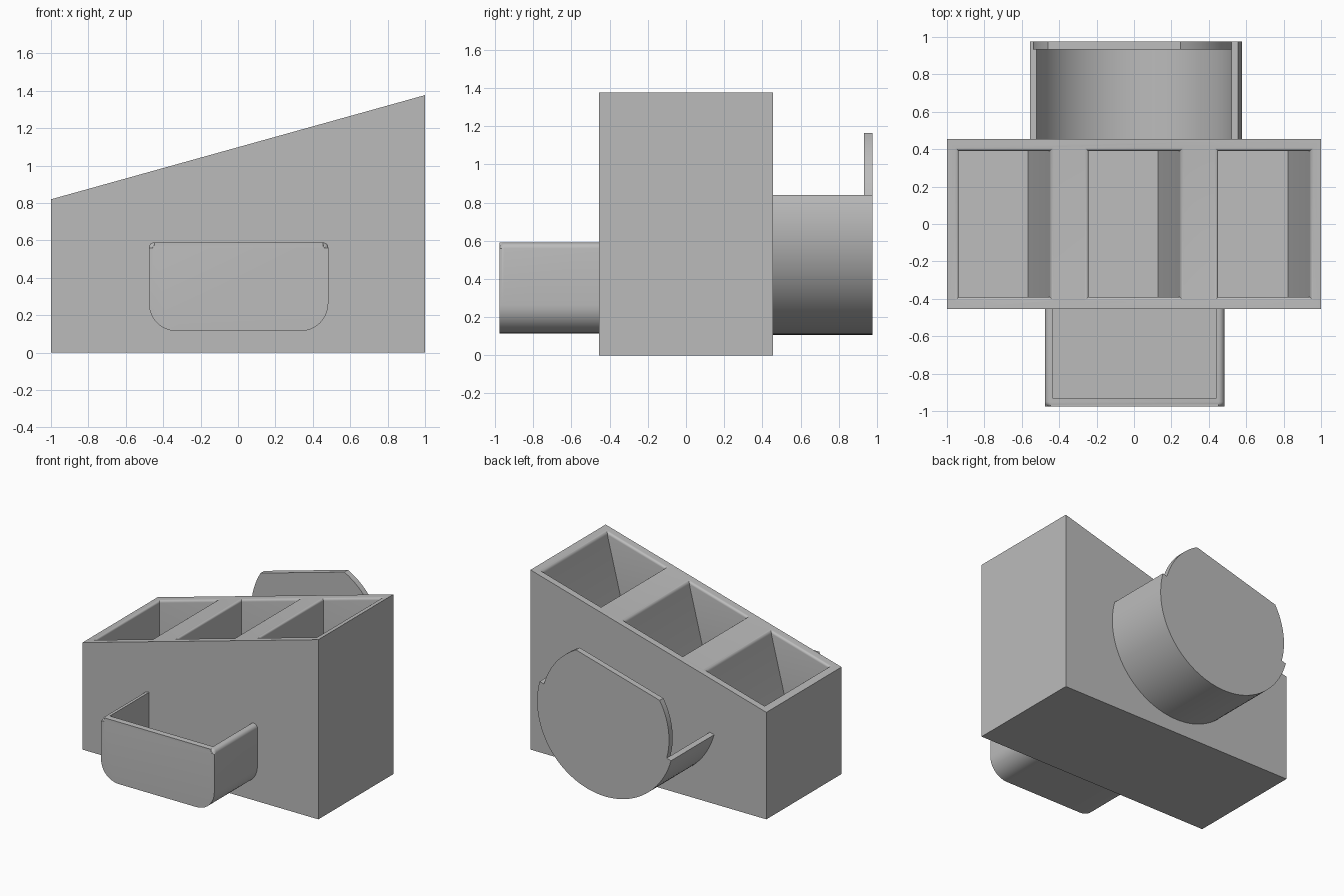
import bpy, bmesh, math

if "Cube" in bpy.data.objects:
    bpy.data.objects.remove(bpy.data.objects["Cube"])

SLOPE = (1.377 - 0.82) / 2
TILT = math.atan(SLOPE)

grey = bpy.data.materials.new("plain_grey")
grey.diffuse_color = (0.5, 0.5, 0.5, 1)
grey.use_nodes = True
grey.node_tree.nodes["Principled BSDF"].inputs["Base Color"].default_value = grey.diffuse_color


def top(x):
    return 0.82 + SLOPE * (x + 1)


def finish(name, bm):
    bmesh.ops.recalc_face_normals(bm, faces=bm.faces[:])
    me = bpy.data.meshes.new(name)
    bm.to_mesh(me)
    bm.free()
    ob = bpy.data.objects.new(name, me)
    bpy.context.collection.objects.link(ob)
    me.materials.append(grey)
    return ob


def loft(name, rings, front_bevel=0):
    """Skin closed rings of equal length and cap both ends."""
    bm = bmesh.new()
    rows = [[bm.verts.new(p) for p in ring] for ring in rings]
    n = len(rows[0])
    for a, b in zip(rows, rows[1:]):
        for i in range(n):
            bm.faces.new((a[i], a[(i + 1) % n], b[(i + 1) % n], b[i]))
    cap = bm.faces.new(rows[0])
    bm.faces.new(rows[-1][::-1])
    if front_bevel:
        bmesh.ops.bevel(bm, geom=list(cap.edges), offset=front_bevel,
                        segments=5, profile=0.5, affect='EDGES')
    return finish(name, bm)


def extrude_y(name, pts, y0, y1, front_bevel=0):
    return loft(name, [[(x, y, z) for x, z in pts] for y in (y0, y1)], front_bevel)


def arc(cx, cz, r, a0, a1, n):
    return [(cx + r * math.cos(math.radians(a0 + (a1 - a0) * i / n)),
             cz + r * math.sin(math.radians(a0 + (a1 - a0) * i / n))) for i in range(n + 1)]


def select(ob):
    bpy.ops.object.select_all(action='DESELECT')
    ob.select_set(True)
    bpy.context.view_layer.objects.active = ob


def cut(ob, cutter):
    select(ob)
    mod = ob.modifiers.new("cut", 'BOOLEAN')
    mod.operation, mod.solver, mod.object = 'DIFFERENCE', 'EXACT', cutter
    bpy.ops.object.modifier_apply(modifier=mod.name)
    bpy.data.objects.remove(cutter)


def smooth(ob):
    select(ob)
    bpy.ops.object.shade_smooth_by_angle(angle=math.radians(30))


# Sloped body
body = extrude_y("body", [(-1, 0), (1, 0), (1, top(1)), (-1, top(-1))], -0.455, 0.455)

# Three pockets with rounded rims and a leaning right wall
R, DEPTH, LEAN = 0.02, 0.45, 0.27
for x0, x1 in ((-0.937, -0.45), (-0.243, 0.245), (0.45, 0.94)):
    steps = [(-0.05, R)]
    for i in range(6):
        t = math.pi / 2 * i / 5
        steps.append((R * (1 - math.cos(t)), R * (1 - math.sin(t))))
    steps.append((DEPTH, 0))
    rings = []
    for d, off in steps:
        a, b, y = x0 - off, x1 + off - LEAN * max(d - R, 0), 0.39 + off
        rings.append([(a, -y, top(a) - d), (b, -y, top(b) - d),
                      (b, y, top(b) - d), (a, y, top(a) - d)])
    cut(body, loft("pocket_cutter", rings))
smooth(body)

# Front bin: rounded outer shell, square open inside
L, Rt, B, T = -0.477, 0.483, 0.115, 0.59
outline = (arc(L + 0.15, B + 0.15, 0.15, 180, 270, 10) + arc(Rt - 0.15, B + 0.15, 0.15, 270, 360, 10)
           + arc(Rt - 0.03, T - 0.03, 0.03, 0, 90, 5) + arc(L + 0.03, T - 0.03, 0.03, 90, 180, 5))
front_bin = extrude_y("front_bin", outline, -0.977, -0.45, 0.026)
cut(front_bin, extrude_y("bin_cutter", [(-0.435, 0.2), (0.44, 0.2), (0.44, 0.8), (-0.435, 0.8)],
                         -0.93, -0.4))
smooth(front_bin)


# Rear half-round trough, tilted with the body slope
def tilt(pts):
    c, s = math.cos(TILT), math.sin(TILT)
    return [(x * c - z * s, 0.685 + x * s + z * c) for x, z in pts]


RO, RI, CHORD = 0.578, 0.54, 0.395
trough = extrude_y("rear_trough", tilt(arc(0, 0, RO, 180, 360, 48) + arc(0, 0, RI, 360, 180, 48)),
                   0.45, 0.932)
smooth(trough)

# End plate: lower half closes the trough, upper part is cut flat
a = math.degrees(math.asin(CHORD / RI))
plate = extrude_y("rear_plate", tilt(arc(0, 0, RO, 180, 360, 48) + arc(0, 0, RI, 0, a, 12)
                                     + arc(0, 0, RI, 180 - a, 180, 12)), 0.932, 0.977)
smooth(plate)
